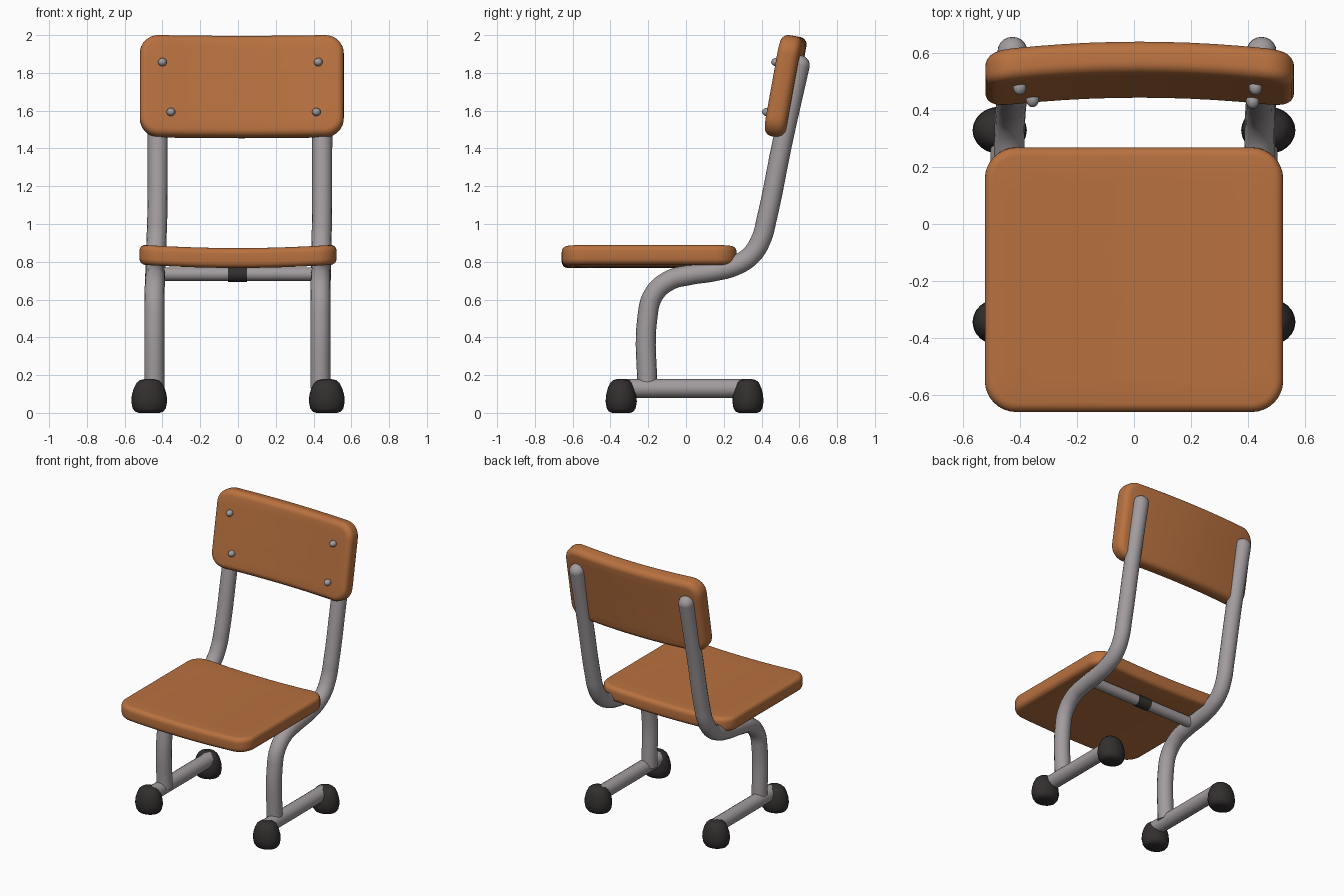
import bpy, bmesh, math
from mathutils import Matrix, Vector

if "Cube" in bpy.data.objects:
    bpy.data.objects.remove(bpy.data.objects["Cube"])


def material(name, rgb):
    m = bpy.data.materials.new(name)
    m.diffuse_color = (*rgb, 1)
    m.use_nodes = True
    m.node_tree.nodes["Principled BSDF"].inputs["Base Color"].default_value = m.diffuse_color
    return m


WOOD = material("orange wood", (0.48, 0.165, 0.05))
METAL = material("grey metal", (0.36, 0.33, 0.34))
RUBBER = material("dark rubber", (0.033, 0.028, 0.028))


def finish(name, bm, mat, matrix=Matrix()):
    bmesh.ops.recalc_face_normals(bm, faces=bm.faces)
    for f in bm.faces:
        f.smooth = True
    me = bpy.data.meshes.new(name)
    bm.to_mesh(me)
    bm.free()
    me.materials.append(mat)
    ob = bpy.data.objects.new(name, me)
    ob.matrix_world = matrix
    bpy.context.collection.objects.link(ob)
    return ob


def outline(hx, hy, r):
    """Rounded rectangle with subdivided straight edges."""
    pts = []
    for k in range(4):
        cx = (hx - r) * (1, -1, -1, 1)[k]
        cy = (hy - r) * (1, 1, -1, -1)[k]
        for i in range(9):
            a = math.pi / 2 * (k + i / 8)
            pts.append(Vector((cx + r * math.cos(a), cy + r * math.sin(a))))
        nx = (hx - r) * (-1, -1, 1, 1)[k]
        ny = (hy - r) * (1, -1, -1, 1)[k]
        a = math.pi / 2 * (k + 1)
        end = Vector((nx + r * math.cos(a), ny + r * math.sin(a)))
        start = pts[-1].copy()
        pts += [start.lerp(end, i / 10) for i in range(1, 10)]
    return pts


def panel(name, hx, hy, corner, thick, edge, bend, matrix):
    """Soft-edged board, its sides bent up towards local +z."""
    arc = [math.pi / 2 * i / 5 for i in range(6)]
    prof = [(edge * (1 - math.cos(a)), thick / 2 - edge + edge * math.sin(a), 1) for a in arc]
    prof += [(edge, thick / 2, s) for s in (0.8, 0.6, 0.4, 0.2)]
    prof = [(i, -z, s) for i, z, s in reversed(prof)] + prof
    bm = bmesh.new()
    rings = []
    for inset, z, s in prof:
        ring = []
        for p in outline(hx - inset, hy - inset, corner - inset):
            x, y = p * s
            ring.append(bm.verts.new((x, y, z + bend * (x / hx) ** 2)))
        rings.append(ring)
    n = len(rings[0])
    for a, b in zip(rings, rings[1:]):
        for i in range(n):
            bm.faces.new((a[i], a[(i + 1) % n], b[(i + 1) % n], b[i]))
    for ring, z in ((rings[0], -thick / 2), (rings[-1], thick / 2)):
        c = bm.verts.new((0, 0, z))
        for i in range(n):
            bm.faces.new((ring[i], ring[(i + 1) % n], c))
    return finish(name, bm, WOOD, matrix)


def sphere(name, loc, scale, mat):
    bm = bmesh.new()
    bmesh.ops.create_uvsphere(bm, u_segments=20, v_segments=12, radius=1)
    return finish(name, bm, mat, Matrix.LocRotScale(Vector(loc), None, Vector(scale)))


def tube(name, pts, r, mat, smooth=True):
    cu = bpy.data.curves.new(name, 'CURVE')
    cu.dimensions = '3D'
    cu.bevel_depth = r
    cu.bevel_resolution = 6
    cu.use_fill_caps = True
    cu.resolution_u = 8
    sp = cu.splines.new('BEZIER')
    sp.bezier_points.add(len(pts) - 1)
    for b, p in zip(sp.bezier_points, pts):
        b.co = p
        b.handle_left_type = b.handle_right_type = 'AUTO' if smooth else 'VECTOR'
    cu.materials.append(mat)
    ob = bpy.data.objects.new(name, cu)
    bpy.context.collection.objects.link(ob)
    bpy.ops.object.select_all(action='DESELECT')
    ob.select_set(True)
    bpy.context.view_layer.objects.active = ob
    bpy.ops.object.convert(target='MESH')
    bpy.ops.object.shade_smooth_by_angle(angle=math.radians(40))


def foot(name, x, y):
    prof = [(0.055, 0), (0.075, 0.007), (0.088, 0.025), (0.095, 0.06), (0.092, 0.095),
            (0.082, 0.13), (0.068, 0.158), (0.05, 0.173), (0.025, 0.179)]
    bm = bmesh.new()
    n = 24
    rings = [[bm.verts.new((r * math.cos(2 * math.pi * i / n), 0.87 * r * math.sin(2 * math.pi * i / n), z))
              for i in range(n)] for r, z in prof]
    for a, b in zip(rings, rings[1:]):
        for i in range(n):
            bm.faces.new((a[i], a[(i + 1) % n], b[(i + 1) % n], b[i]))
    bm.faces.new(rings[0])
    bm.faces.new(rings[-1])
    finish(name, bm, RUBBER, Matrix.Translation((x, y, 0)))


# Seat and backrest boards
panel("seat", 0.522, 0.463, 0.11, 0.105, 0.032, 0.018, Matrix.Translation((0, -0.195, 0.82)))
tilt = math.radians(90 - 10.2)
panel("backrest", 0.54, 0.272, 0.1, 0.115, 0.04, 0.035,
      Matrix.Translation((0.02, 0.54, 1.725)) @ Matrix.Rotation(tilt, 4, 'X'))

# Bent side frames, foot bars and rubber feet
PATH = [(-0.205, 0.13), (-0.205, 0.5), (-0.172, 0.625), (-0.09, 0.7), (0.02, 0.73), (0.15, 0.75),
        (0.26, 0.78), (0.345, 0.835), (0.398, 0.92), (0.428, 1.03), (0.51, 1.43), (0.602, 1.84)]
for side, low, high in (("left", -0.443, -0.425), ("right", 0.436, 0.446)):
    def at(z):
        return low + (high - low) * min(1, max(0, (z - 0.6) / 0.5))
    tube(side + "_frame_tube", [(at(z), y, z) for y, z in PATH], 0.053, METAL)
    sphere(side + "_tube_end", (high, 0.602, 1.84), (0.053, 0.053, 0.053), METAL)
    fx = math.copysign(0.47, low)
    bx = math.copysign(0.452, low)
    tube(side + "_foot_bar", [(bx, -0.33, 0.13), (bx, 0.32, 0.13)], 0.05, METAL, False)
    foot(side + "_front_foot", fx, -0.343)
    foot(side + "_back_foot", fx, 0.328)

# Cross bar with dark band
tube("cross_bar", [(-0.44, 0.08, 0.735), (0.44, 0.08, 0.735)], 0.036, METAL, False)
tube("cross_bar_band", [(-0.052, 0.08, 0.735), (0.048, 0.08, 0.735)], 0.041, RUBBER, False)

# Backrest rivets
for i, (x, y, z) in enumerate(((-0.4, 0.478, 1.857), (0.425, 0.478, 1.857),
                               (-0.355, 0.436, 1.593), (0.415, 0.43, 1.593))):
    sphere("rivet_%d" % (i + 1), (x, y, z), (0.023, 0.027, 0.022), METAL)
